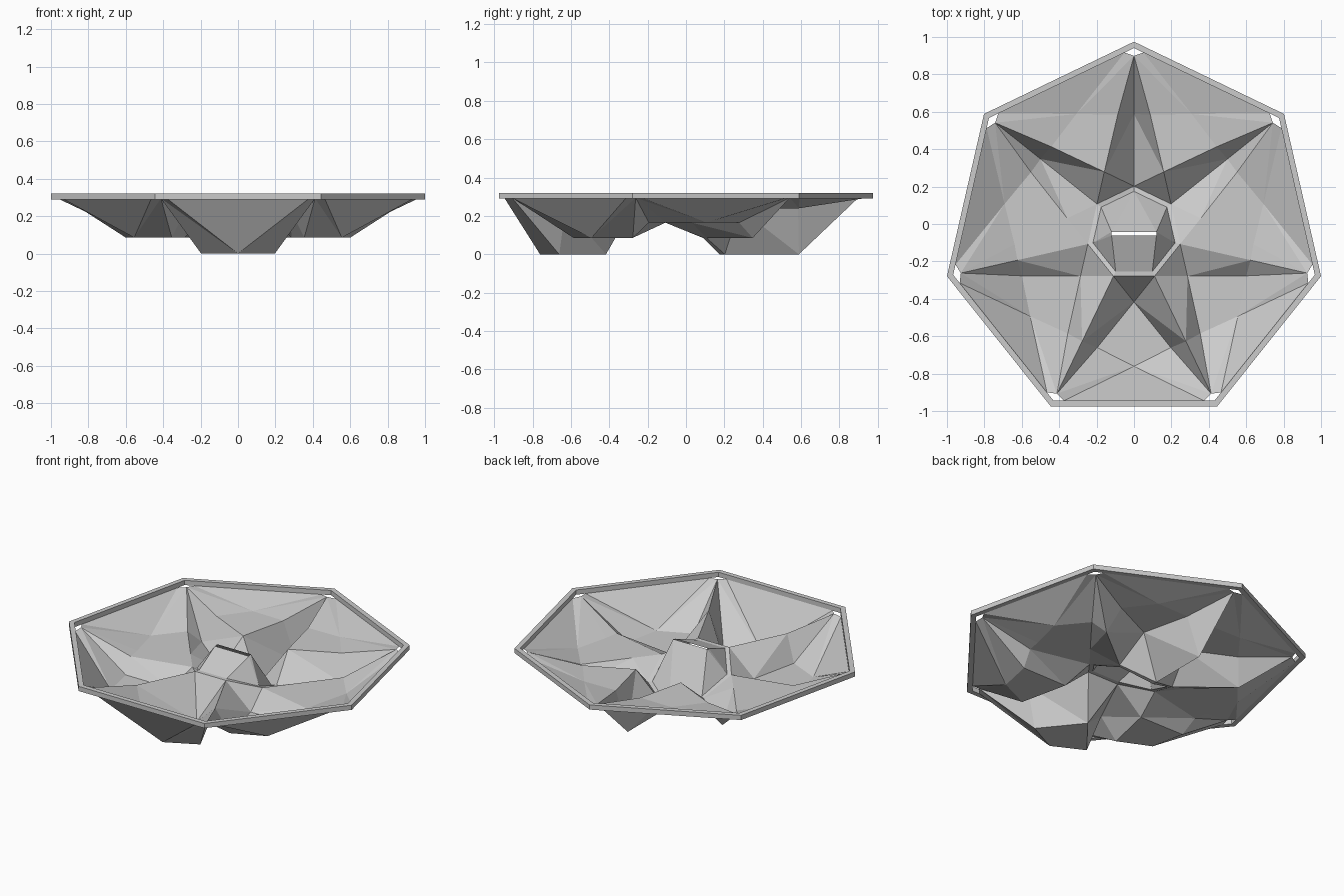
import bpy, bmesh
from math import sin, cos, pi, radians

if "Cube" in bpy.data.objects:
    bpy.data.objects.remove(bpy.data.objects["Cube"])

R, CY, STEP = 1.0257, -0.051, 2 * pi / 7
LEVELS = [0.0, 0.085, 0.165, 0.24]       # fold depth, repeats mirrored left/right
Z_LOW, Z_TOP = 0.29, 0.32


def polar(r, a, z):
    return (r * cos(a), CY + r * sin(a), z)


def level(j):
    j %= 7
    return LEVELS[min(j, 7 - j)]


def make(name, faces):
    """Build an object from faces given as coordinate tuples."""
    bm = bmesh.new()
    for f in faces:
        bm.faces.new([bm.verts.new(p) for p in f])
    bmesh.ops.remove_doubles(bm, verts=bm.verts, dist=1e-4)
    bmesh.ops.recalc_face_normals(bm, faces=bm.faces)
    me = bpy.data.meshes.new(name)
    bm.to_mesh(me)
    bm.free()
    ob = bpy.data.objects.new(name, me)
    bpy.context.collection.objects.link(ob)
    return ob


# heptagonal rim band
rim = []
RI = R - 0.034
for j in range(7):
    a, b = pi / 2 + j * STEP, pi / 2 + (j + 1) * STEP
    prof = [(R, Z_LOW), (R, Z_TOP), (RI, Z_TOP), (RI, Z_LOW)]
    for i in range(4):
        (r0, z0), (r1, z1) = prof[i], prof[(i + 1) % 4]
        rim.append([polar(r0, a, z0), polar(r0, b, z0), polar(r1, b, z1), polar(r1, a, z1)])
make("rim", rim)

# star-folded sheet: plan points are the crossings of the heptagram chords
R_P = R * cos(STEP) / cos(STEP / 2)          # outer crossing on an edge axis
R_I = R * cos(1.5 * STEP) / cos(STEP / 2)    # inner heptagon corner
R_Q = R * cos(1.5 * STEP) / cos(STEP)        # inner crossing on an edge axis
R_S, A_S = 0.641, radians(17.9)              # side corners of each flat kite
R_T = R * cos(STEP)                          # fold point on a corner axis
R_J = R_I - 0.028                            # inside of the centre ring


def corner(j):
    """Arm tip, arm fold point, ring corner for rim corner j."""
    a, z = pi / 2 + j * STEP, level(j)
    return polar(0.95, a, Z_LOW + 0.005), polar(R_T, a, z), polar(R_I, a, z), polar(R_J, a, z)


def on_rim(j, k, t):
    p, q = polar(RI, pi / 2 + j * STEP, Z_LOW), polar(RI, pi / 2 + k * STEP, Z_LOW)
    return tuple(u + (v - u) * t for u, v in zip(p, q))


sheet, ring = [], []
for j in range(7):
    # edge axis j lies between rim corners j+3 and j+4
    ax, z = -pi / 2 + j * STEP, level(j)
    P, Q = polar(R_P, ax, z), polar(R_Q, ax, z)
    S = [polar(R_S, ax - A_S, z), polar(R_S, ax + A_S, z)]
    ca, cb = corner(j + 3), corner(j + 4)
    rims = [on_rim(j + 3, j + 4, 0.065), on_rim(j + 3, j + 4, 0.935)]
    sheet += [[rims[0], rims[1], P], [P, S[1], Q, S[0]], [Q, ca[2], cb[2]]]
    for (A, T, I, J), s, b in ((ca, S[0], rims[0]), (cb, S[1], rims[1])):
        sheet += [[b, A, P], [A, P, s], [A, s, T], [s, Q, T], [T, Q, I]]
    ring.append([ca[2], cb[2], cb[3], ca[3]])
make("folded_sheet", sheet)
make("centre_ring", ring)

# centre peak: two flaps with a narrow slot between them
J = [corner(j)[3] for j in range(7)]
front, rear = (0.12, -0.062, 0.315), (0.12, -0.042, 0.32)


def flip(p):
    return (-p[0], p[1], p[2])


make("front_flap", [[front, flip(front), J[3], J[4]],
                    [front, J[4], J[5]], [flip(front), J[2], J[3]]])
make("rear_flap", [[rear, flip(rear), J[0]],
                   [rear, J[0], J[6]], [flip(rear), J[1], J[0]],
                   [rear, J[6], J[5]], [flip(rear), J[2], J[1]],
                   [rear, J[5], front], [flip(rear), J[2], flip(front)]])
